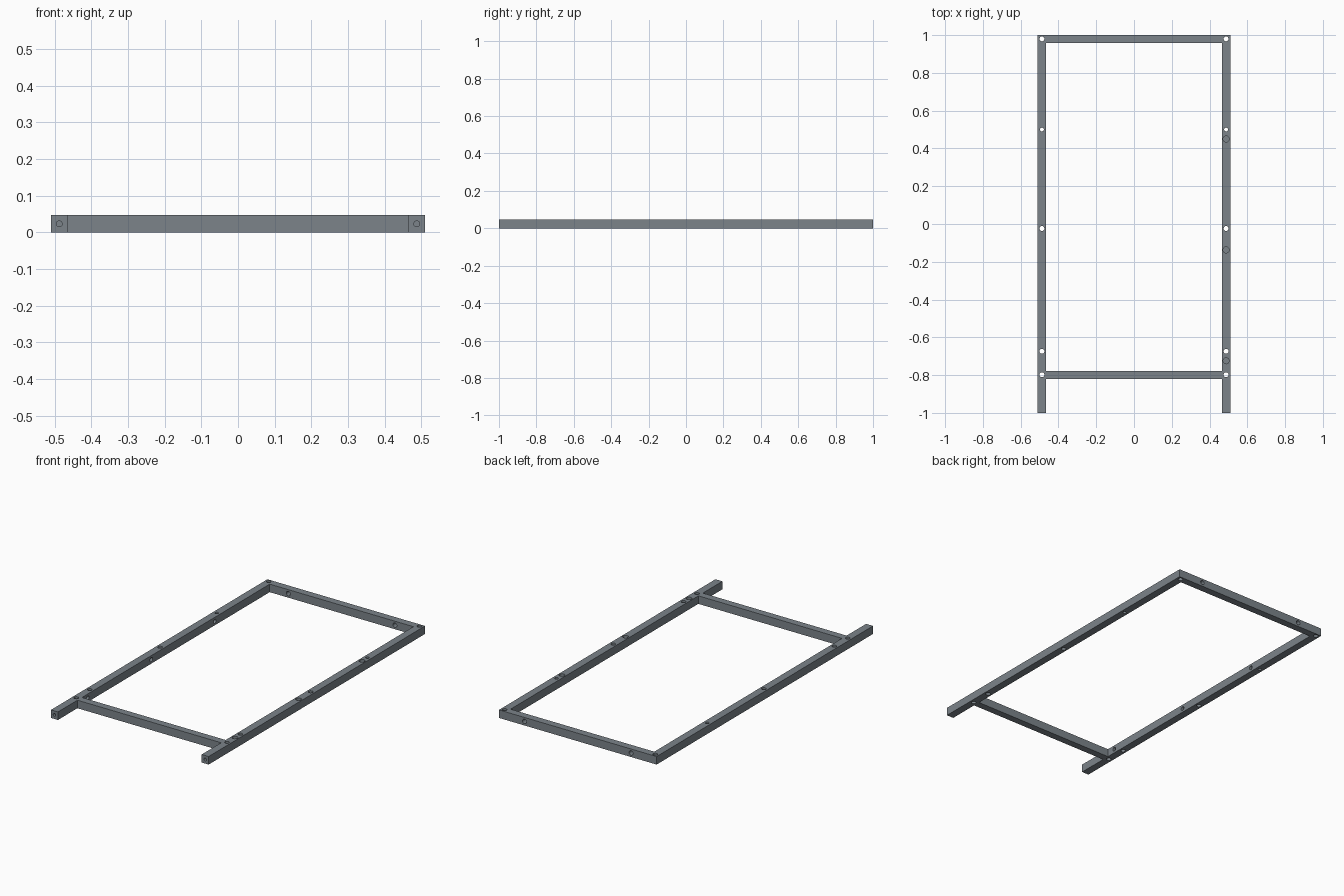
import bpy, bmesh, math
from mathutils import Matrix, Vector

if "Cube" in bpy.data.objects:
    bpy.data.objects.remove(bpy.data.objects["Cube"])

H = 0.047            # bar height
IN, OUT = 0.465, 0.51
MID = (IN + OUT) / 2

steel = bpy.data.materials.new("slate_steel")
steel.diffuse_color = (0.20, 0.23, 0.255, 1)
steel.use_nodes = True
steel.node_tree.nodes["Principled BSDF"].inputs["Base Color"].default_value = steel.diffuse_color


def make_object(name, bm):
    mesh = bpy.data.meshes.new(name)
    bm.to_mesh(mesh)
    bm.free()
    mesh.materials.append(steel)
    obj = bpy.data.objects.new(name, mesh)
    bpy.context.collection.objects.link(obj)
    return obj


def bar(name, lo, hi, holes):
    """Box from corner to corner, drilled with holes (start, end, radius)."""
    lo, hi = Vector(lo), Vector(hi)
    bm = bmesh.new()
    bmesh.ops.create_cube(bm, size=1, matrix=Matrix.Translation((lo + hi) / 2)
                          @ Matrix.Diagonal((*(hi - lo), 1)))
    obj = make_object(name, bm)
    if not holes:
        return
    bm = bmesh.new()
    for a, b, r in holes:
        a, b = Vector(a), Vector(b)
        d = b - a
        rot = d.to_track_quat('Z', 'Y').to_matrix().to_4x4()
        bmesh.ops.create_cone(bm, cap_ends=True, segments=24, radius1=r, radius2=r,
                              depth=d.length,
                              matrix=Matrix.Translation((a + b) / 2) @ rot)
    cutter = make_object(name + "_cutter", bm)
    mod = obj.modifiers.new("holes", 'BOOLEAN')
    mod.operation, mod.object = 'DIFFERENCE', cutter
    mod.solver, mod.use_self = 'EXACT', True
    deps = bpy.context.evaluated_depsgraph_get()
    mesh = bpy.data.meshes.new_from_object(obj.evaluated_get(deps))
    obj.modifiers.clear()
    obj.data = mesh
    bpy.data.objects.remove(cutter)


# Side rails: vertical through holes plus a blind hole in the front end
for side, name in ((-1, "left_rail"), (1, "right_rail")):
    x = side * MID
    holes = [((x, y, -0.01), (x, y, H + 0.01), r) for y, r in
             ((0.98, 0.013), (0.5, 0.010), (-0.024, 0.013), (-0.674, 0.013), (-0.798, 0.013))]
    holes.append(((x, -1.01, H / 2), (x, -0.95, H / 2), 0.008))
    for y in (0.45, -0.137, -0.724):
        if side > 0:      # blind sockets in the top of the right rail
            holes.append(((x, y, H / 2), (x, y, H + 0.01), 0.016))
        else:             # blind sockets in the inner face of the left rail
            holes.append(((-MID, y, H / 2), (-IN + 0.01, y, H / 2), 0.012))
    x0, x1 = sorted((side * IN, side * OUT))
    bar(name, (x0, -1, 0), (x1, 1, H), holes)

# Cross bars between the rails, the back one with two through holes
bar("front_crossbar", (-IN, -0.82, 0), (IN, -0.778, H), [])
bar("back_crossbar", (-IN, 0.957, 0), (IN, 1, H),
    [((x, 0.94, H / 2), (x, 1.02, H / 2), 0.013) for x in (-0.345, 0.345)])
